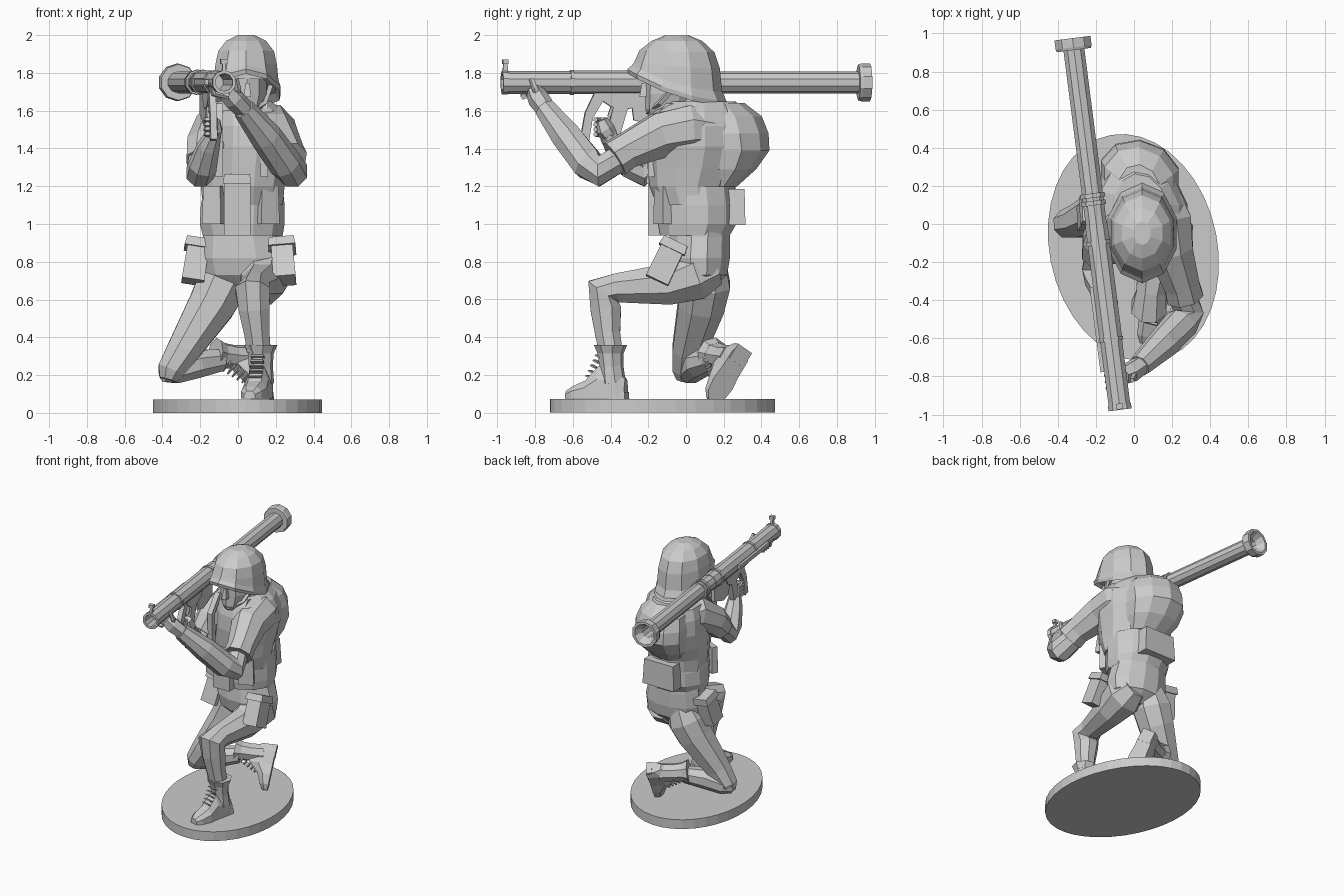
import bpy, bmesh, math
from mathutils import Vector as V, Matrix


def finish(name, verts, faces, mat=None):
    me = bpy.data.meshes.new(name)
    bm = bmesh.new()
    vs = [bm.verts.new(mat @ V(v) if mat else V(v)) for v in verts]
    for f in faces:
        bm.faces.new([vs[i] for i in f])
    bmesh.ops.recalc_face_normals(bm, faces=bm.faces)
    bm.to_mesh(me)
    bm.free()
    ob = bpy.data.objects.new(name, me)
    bpy.context.collection.objects.link(ob)
    return ob


def skin(name, rings, mat=None):
    """Join equal-length rings of points into a capped solid."""
    n = len(rings[0])
    verts = [p for r in rings for p in r]
    faces = [(k * n + i, k * n + (i + 1) % n, (k + 1) * n + (i + 1) % n, (k + 1) * n + i)
             for k in range(len(rings) - 1) for i in range(n)]
    faces += [range(n), range((len(rings) - 1) * n, len(rings) * n)]
    return finish(name, verts, faces, mat)


def angles(n):
    return [2 * math.pi * (i + .5) / n for i in range(n)]


def limb(name, path, n=8, ref=(1, 0, 0), mat=None):
    """Tapered tube along (x, y, z, radius) points with mitred bends."""
    pts = [V(p[:3]) for p in path]
    rings = []
    for i, p in enumerate(pts):
        a = (p - pts[i - 1]).normalized() if i else V()
        b = (pts[i + 1] - p).normalized() if i < len(pts) - 1 else V()
        t = (a + b).normalized()
        u = V(ref)
        u = (u - t * u.dot(t)).normalized()
        w = t.cross(u)
        rings.append([p + (u * math.cos(q) + w * math.sin(q)) * path[i][3] for q in angles(n)])
    return skin(name, rings, mat)


def body(name, levels, n=12, skew=0):
    """Stack of elliptical rings given as (z, x0, x1, y0, y1); skew turns the ellipse."""
    return skin(name, [[((a + b) / 2 + (b - a) / 2 * math.cos(q) * 1.02,
                         (c + d) / 2 + (d - c) / 2 * math.sin(q - skew) * 1.02, z)
                        for q in angles(n)] for z, a, b, c, d in levels])


def box(name, size, mat, taper=1.0):
    x, y, z = (s / 2 for s in size)
    return skin(name, [[(-x * k, -y * k, h), (x * k, -y * k, h), (x * k, y * k, h), (-x * k, y * k, h)]
                       for h, k in ((-z, 1), (z, taper))], mat)


def place(loc, rx=0, ry=0, rz=0):
    return (Matrix.Translation(loc) @ Matrix.Rotation(rz, 4, 'Z')
            @ Matrix.Rotation(ry, 4, 'Y') @ Matrix.Rotation(rx, 4, 'X'))


def plate(name, outline, thick, mat, x=0):
    return skin(name, [[(x + s * thick / 2, y, z) for y, z in outline] for s in (-1, 1)], mat)


# Base, a slightly turned oval
skin("base", [[(-.003 + .449 * math.cos(q), -.125 + .597 * math.sin(q - .138), z) for q in angles(36)]
              for z in (0, .072)])

# Hips, jacket and vest
body("trouser_seat", [(.66, -.08, .18, -.02, .14), (.73, -.18, .26, -.08, .22), (.82, -.2, .27, -.1, .235),
                      (.93, -.19, .24, -.09, .235), (1.03, -.18, .23, -.08, .23)])
body("jacket_skirt", [(.94, -.19, .24, -.14, .235), (1.0, -.205, .25, -.15, .27), (1.1, -.2, .25, -.15, .27),
                      (1.2, -.18, .24, -.16, .26)])
body("torso", [(1.1, -.19, .24, -.15, .25), (1.2, -.2, .25, -.19, .26), (1.3, -.205, .265, -.2, .31),
               (1.41, -.21, .285, -.21, .35), (1.52, -.205, .28, -.2, .34), (1.6, -.18, .24, -.17, .31),
               (1.65, -.1, .18, -.1, .26)], 12, .15)
body("upper_back", [(1.2, -.1, .18, .1, .27), (1.29, -.16, .22, .1, .37), (1.39, -.18, .24, .08, .44),
                    (1.48, -.18, .24, .06, .435), (1.57, -.16, .21, .05, .4), (1.64, -.08, .14, .05, .31)],
     10, .12)
box("front_pouch", (.14, .07, .3), place((-.005, -.165, 1.09)))
box("front_pouch_flap", (.15, .08, .05), place((-.005, -.17, 1.24)), .9)
for x, rz in ((-.13, -.45), (.16, .5)):
    box("side_pouch", (.11, .05, .2), place((x, -.125, 1.1), 0, 0, rz), .9)
box("back_hem", (.27, .12, .19), place((.02, .255, 1.09)), .92)
for x in (-.1, .14):
    limb("shoulder_strap", [(x, -.18, 1.25, .028), (x, -.19, 1.5, .028), (x, -.1, 1.62, .028),
                            (x, .15, 1.62, .028)], 4)

# Hip pouches with lids
for x, y, rx, ry, name in ((.24, -.11, -.45, -.08, "left"), (-.225, .05, -.25, .15, "right")):
    m = place((x, y, .79), rx, ry, 0)
    box(name + "_hip_pouch", (.12, .13, .2), m, .95)
    box(name + "_hip_pouch_lid", (.145, .15, .05), m @ Matrix.Translation((0, 0, .105)), .9)

# Legs
limb("left_leg", [(.12, .16, .77, .1), (.13, .05, .735, .15), (.13, -.1, .68, .118), (.09, -.36, .662, .084),
                  (.078, -.44, .645, .1), (.085, -.425, .55, .088), (.1, -.415, .42, .072),
                  (.11, -.4, .33, .068)])
limb("right_thigh", [(-.04, .11, .8, .11), (-.08, .1, .69, .145), (-.14, .08, .57, .133), (-.29, .015, .33, .095),
                     (-.355, 0, .225, .078), (-.37, -.005, .175, .05)], ref=(0, 1, 0))
limb("right_shin", [(-.4, -.01, .205, .045), (-.34, .02, .22, .07), (-.22, .07, .26, .08),
                    (-.09, .14, .28, .062)], ref=(0, 0, 1))


# Boots
def boot(side, m):
    foot = [(.085, .042, .1), (.04, .056, .16), (-.06, .058, .17), (-.13, .066, .095),
            (-.2, .056, .065), (-.24, .03, .04)]
    skin(side + "_boot_foot", [[(-w, y, 0), (w, y, 0), (w, y, h * .6), (w * .55, y, h),
                                (-w * .55, y, h), (-w, y, h * .6)] for y, w, h in foot], m)
    limb(side + "_boot_shaft", [(0, .015, .08, .068), (0, .005, .17, .064), (0, 0, .25, .07)], mat=m)
    limb(side + "_boot_cuff", [(0, 0, .24, .07), (0, 0, .285, .09)], mat=m)
    box(side + "_boot_heel", (.1, .09, .04), m @ Matrix.Translation((0, .045, .016)), .95)
    for i in range(5):
        a = V((0, -.115 + .013 * i, .115 + .027 * i))
        box(side + "_boot_lace", (.07, .03, .008), m @ place(a, -.5))


boot("left", place((.12, -.4, .075), 0, 0, -.25))
toe = V((.1, -.48, -.78)).normalized()
up = V((-.85, -.45, .12))
up = (up - toe * up.dot(toe)).normalized()
side = (-toe).cross(up)
m = Matrix((side, -toe, up)).transposed().to_4x4()
boot("right", Matrix.Translation((.13, .265, .265)) @ m)

# Arms
limb("left_upper_arm", [(.14, .14, 1.49, .11), (.17, .02, 1.5, .14), (.19, -.14, 1.47, .128),
                        (.25, -.32, 1.385, .1), (.265, -.38, 1.345, .105)], ref=(0, 0, 1))
limb("left_forearm", [(.24, -.33, 1.36, .075), (.285, -.46, 1.28, .088), (.25, -.52, 1.32, .09),
                      (.15, -.63, 1.46, .085), (.03, -.745, 1.61, .06)], ref=(1, 0, 0))
limb("left_hand", [(.04, -.735, 1.6, .052), (-.02, -.78, 1.66, .058), (-.06, -.8, 1.7, .05)], 6)
limb("right_upper_arm", [(-.05, .14, 1.5, .11), (-.11, .03, 1.51, .13), (-.17, -.1, 1.41, .11),
                         (-.19, -.17, 1.33, .09)], ref=(1, 0, 0))
limb("right_forearm", [(-.19, -.15, 1.36, .07), (-.2, -.23, 1.27, .078), (-.185, -.29, 1.31, .078),
                       (-.155, -.37, 1.41, .062), (-.13, -.42, 1.47, .044)], ref=(1, 0, 0))
limb("right_hand", [(-.135, -.4, 1.46, .042), (-.13, -.43, 1.5, .052), (-.125, -.45, 1.55, .035)], 6)
for i in range(4):
    z, y = 1.475 + .026 * i, -.86 + .033 * i
    limb("right_finger", [(-.17, -.4, z, .015), (-.165, -.46, z, .015), (-.11, -.48, z, .013)], 5, (0, 0, 1))
    x = -.075 - .13 * (y + .8)
    limb("left_finger", [(x + .02, y, 1.675, .017), (x - .05, y, 1.69, .017), (x - .07, y, 1.75, .014)],
         5, (0, 1, 0))
limb("left_thumb", [(-.01, -.78, 1.67, .02), (.0, -.8, 1.72, .018), (-.01, -.82, 1.77, .013)], 5, (0, 1, 0))

# Head and face
body("neck", [(1.54, -.05, .14, -.08, .14), (1.7, -.03, .12, -.1, .1)], 8)
body("head", [(1.575, .0, .1, -.2, -.08), (1.61, -.03, .13, -.215, .03), (1.69, -.06, .155, -.215, .07),
              (1.78, -.06, .155, -.215, .1), (1.87, -.04, .14, -.18, .08)], 10)
box("nose", (.04, .05, .075), place((.05, -.222, 1.71)), .5)
box("brow", (.17, .04, .035), place((.05, -.2, 1.785)))
for s in (-1, 1):
    limb("chin_strap", [(.05 + s * .125, -.05, 1.74, .018), (.05 + s * .09, -.14, 1.64, .015),
                        (.05, -.205, 1.59, .013)], 4, (0, 1, 0))

# Helmet with raised front brim and low back
dome = [(1.75, .08, .88, .88), (1.71, .085, 1, 1), (1.735, .085, 1.03, 1.02), (1.77, .07, .97, .93),
        (1.84, .015, .93, .88), (1.915, .005, .84, .77), (1.97, 0, .6, .52), (2.0, 0, .25, .24)]
skin("helmet", [[(.043 + .185 * a * math.cos(q), -.048 + .258 * b * math.sin(q),
                  z - t * math.sin(q) - .4 * t * math.cos(q) ** 2) for q in angles(10)]
                for z, t, a, b in dome])

# Launcher tube, built straight along y and then turned
gun = place((-.198, 0, 1.75), 0, 0, math.atan2(.25, 1.95))


def turned(name, profile, n=10):
    return skin(name, [[(r * math.cos(q), y, r * math.sin(q)) for q in angles(n)] for y, r in profile], gun)


L = .983
turned("launcher_tube", [(-L + .4, .046), (-L, .047), (-L, .064), (-L + .03, .064), (-L + .03, .06),
                         (-.62, .06), (-.62, .067), (-.6, .067), (-.6, .062), (.0, .062), (.0, .058),
                         (.92, .058), (.92, .095), (.935, .1), (L, .1), (L, .08), (.93, .048), (.5, .048)])
for y in (-.1, .11, .15):
    turned("tube_band", [(y - .012, .05), (y - .012, .068), (y + .012, .068), (y + .012, .05)])

# Front sight and side rail
box("front_sight_post", (.02, .03, .05), gun @ Matrix.Translation((0, -.965, .08)), .7)
box("front_sight_head", (.035, .03, .025), gun @ Matrix.Translation((0, -.965, .11)))
box("side_rail", (.03, .45, .03), gun @ Matrix.Translation((-.062, -.55, .0)))

# Pistol grip, trigger guard and shoulder rest
plate("front_grip", [(-.49, -.055), (-.54, -.16), (-.565, -.3), (-.52, -.31), (-.5, -.19), (-.44, -.09),
                     (-.42, -.055)], .035, gun)
plate("trigger_housing", [(-.46, -.05), (-.46, -.09), (-.4, -.13), (-.3, -.14), (-.25, -.11), (-.22, -.05)],
      .04, gun)
plate("trigger", [(-.4, -.12), (-.42, -.18), (-.4, -.18), (-.38, -.12)], .015, gun)
plate("rear_grip", [(-.39, -.13), (-.43, -.29), (-.36, -.3), (-.31, -.13)], .035, gun)
plate("shoulder_rest", [(-.3, -.05), (-.28, -.2), (-.2, -.22), (-.06, -.17), (-.06, -.05)], .025, gun)
